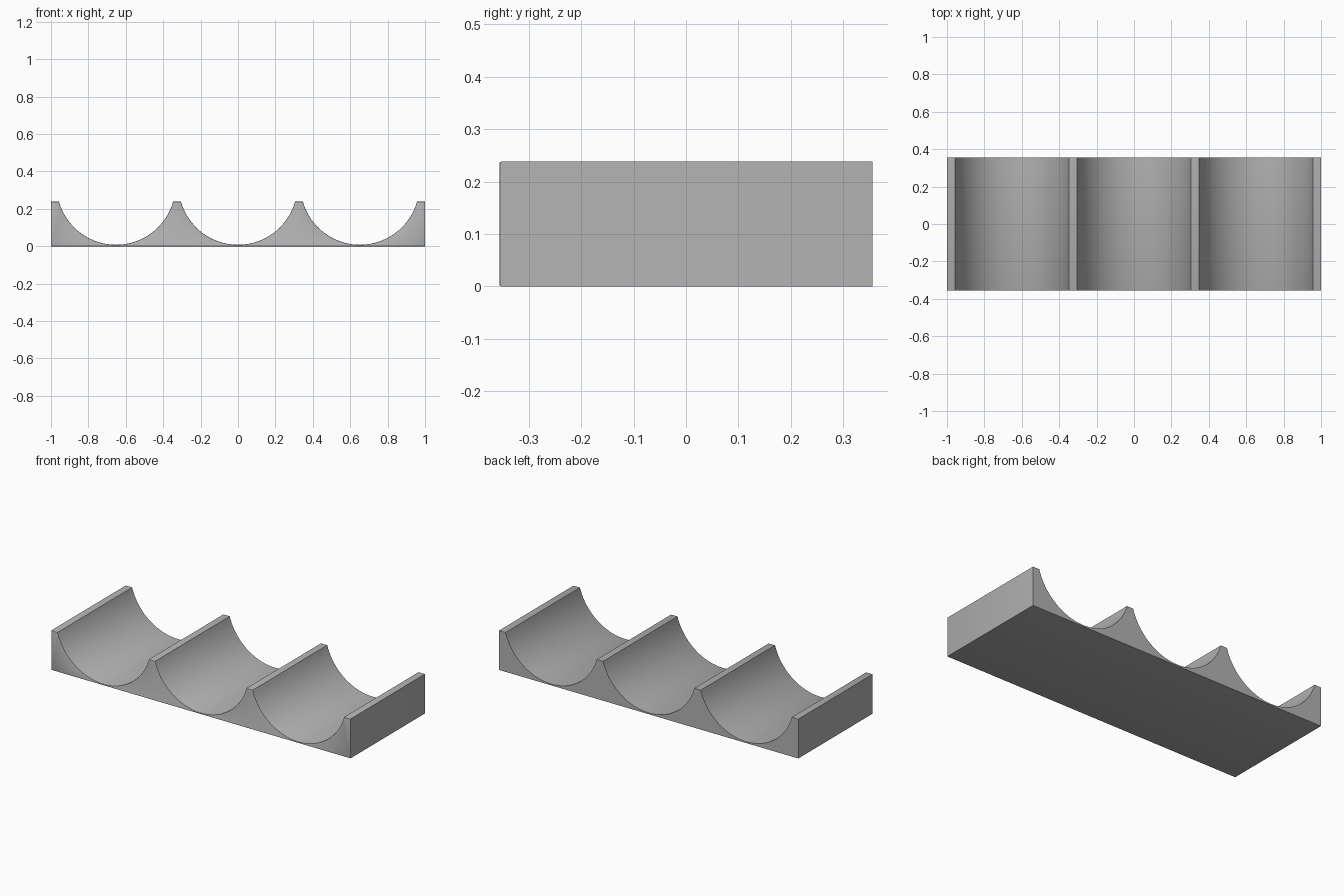
import bpy, bmesh, math

if "Cube" in bpy.data.objects:
    bpy.data.objects.remove(bpy.data.objects["Cube"], do_unlink=True)

HALF_DEPTH, HEIGHT = 0.356, 0.238
RADIUS, FLOOR, PITCH = 0.317, 0.008, 0.652
STEPS = 40

grey = bpy.data.materials.new("light grey")
grey.use_nodes = True
colour = (0.45, 0.45, 0.45, 1)
grey.diffuse_color = colour
grey.node_tree.nodes["Principled BSDF"].inputs["Base Color"].default_value = colour

# Front outline: flat base with three round troughs between flat ridges
centre_z = FLOOR + RADIUS
sweep = math.acos((centre_z - HEIGHT) / RADIUS)
outline = [(-1, 0), (1, 0), (1, HEIGHT)]
for trough in (1, 0, -1):
    for i in range(STEPS + 1):
        a = sweep * (1 - 2 * i / STEPS)
        outline.append((trough * PITCH + RADIUS * math.sin(a),
                        centre_z - RADIUS * math.cos(a)))
outline.append((-1, HEIGHT))

# Extrude the outline from front to back
bm = bmesh.new()
front = bm.faces.new([bm.verts.new((x, -HALF_DEPTH, z)) for x, z in outline])
solid = bmesh.ops.extrude_face_region(bm, geom=[front], use_keep_orig=True)
for v in solid["geom"]:
    if isinstance(v, bmesh.types.BMVert):
        v.co.y = HALF_DEPTH
bmesh.ops.recalc_face_normals(bm, faces=bm.faces)

# Fine softened rim around the front face
rim = [e for e in bm.edges if all(v.co.y < 0 for v in e.verts)]
bmesh.ops.bevel(bm, geom=rim, offset=0.003, offset_type='OFFSET', segments=2,
                profile=0.5, affect='EDGES', clamp_overlap=False)

mesh = bpy.data.meshes.new("trough_rack")
bm.to_mesh(mesh)
bm.free()
mesh.materials.append(grey)
rack = bpy.data.objects.new("trough_rack", mesh)
bpy.context.collection.objects.link(rack)

# Smooth troughs, sharp corners
bpy.ops.object.select_all(action='DESELECT')
rack.select_set(True)
bpy.context.view_layer.objects.active = rack
bpy.ops.object.shade_smooth_by_angle(angle=math.radians(30))
